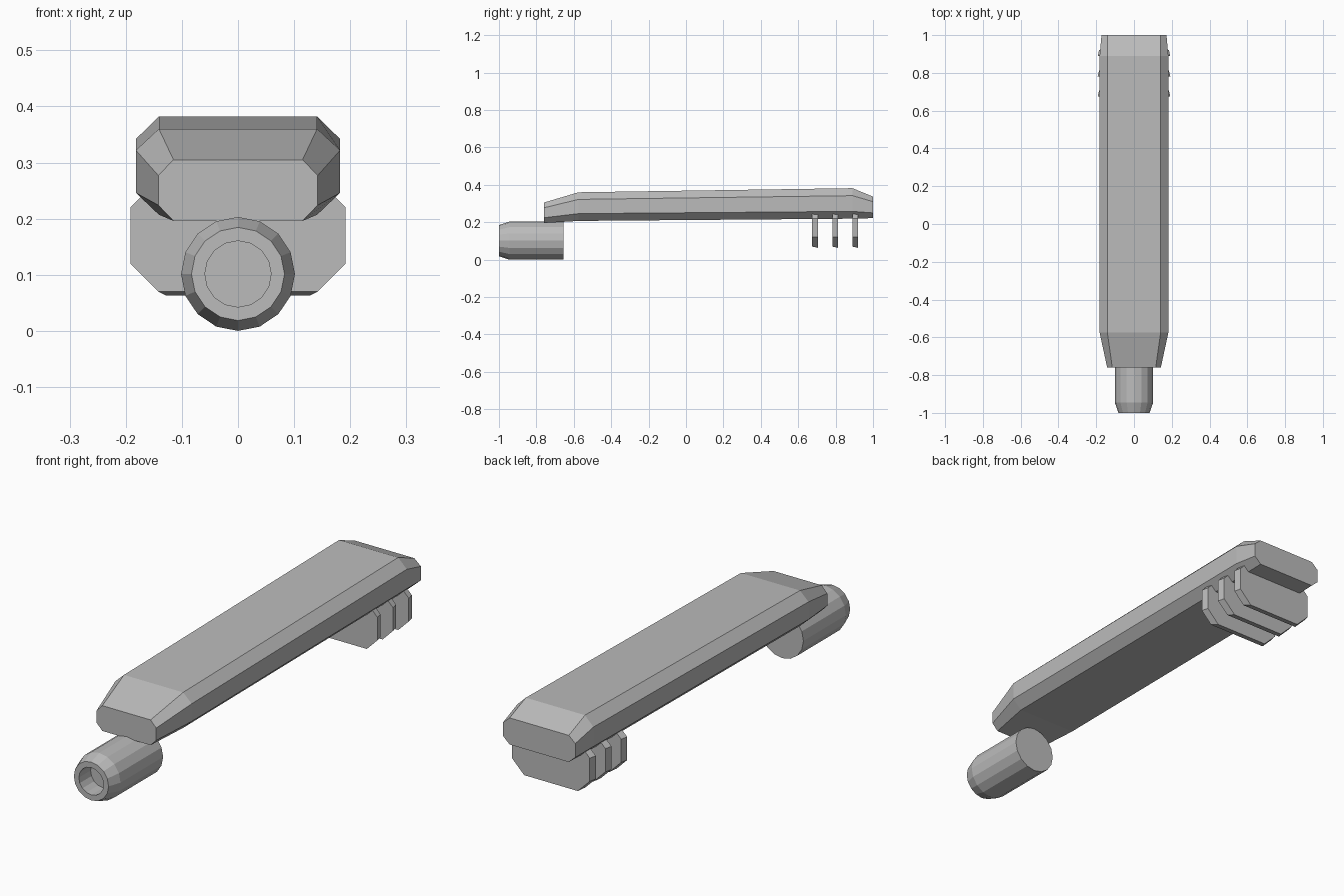
import bpy
import math

default = bpy.data.objects.get("Cube")
if default:
    bpy.data.objects.remove(default, do_unlink=True)

grey = bpy.data.materials.new("plain grey")
colour = (0.5, 0.5, 0.5, 1)
grey.diffuse_color = colour
grey.use_nodes = True
grey.node_tree.nodes["Principled BSDF"].inputs["Base Color"].default_value = colour


def loft(name, rings):
    """Skin equal-length rings of points and cap both ends."""
    n = len(rings[0])
    verts = [p for ring in rings for p in ring]
    faces = [(k * n + i, k * n + (i + 1) % n, (k + 1) * n + (i + 1) % n, (k + 1) * n + i)
             for k in range(len(rings) - 1) for i in range(n)]
    faces.append(tuple(reversed(range(n))))
    faces.append(tuple(range(len(verts) - n, len(verts))))
    mesh = bpy.data.meshes.new(name)
    mesh.from_pydata(verts, [], faces)
    mesh.materials.append(grey)
    obj = bpy.data.objects.new(name, mesh)
    bpy.context.collection.objects.link(obj)
    return obj


def octagon(y, side, flat, bottom, low, high, top, flat_top=None):
    """Chamfered rectangle, counter-clockwise when seen from the front."""
    ft = flat if flat_top is None else flat_top
    right = [(flat, bottom), (side, low), (side, high), (ft, top)]
    left = [(-x, z) for x, z in reversed(right)]
    return [(x, y, z) for x, z in right + left]


def circle(y, radius, centre=0.1015, sides=16):
    angles = [2 * math.pi * i / sides for i in range(sides)]
    return [(radius * math.cos(a), y, centre + radius * math.sin(a)) for a in angles]


# Long chamfered body, tapered at both ends
loft("body", [
    octagon(-0.76, 0.142, 0.115, 0.196, 0.224, 0.277, 0.305),
    octagon(-0.575, 0.182, 0.141, 0.207, 0.246, 0.322, 0.36),
    octagon(0.89, 0.182, 0.141, 0.219, 0.258, 0.342, 0.382),
    octagon(1.0, 0.172, 0.141, 0.222, 0.250, 0.310, 0.337),
])

# Hollow-nosed tube: bore floor, bore mouth, nose, shoulder, rear
loft("tube", [
    circle(-0.92, 0.059), circle(-1.0, 0.059), circle(-1.0, 0.083),
    circle(-0.945, 0.1015), circle(-0.655, 0.1015),
])

# Three thin fins under the rear
for i in range(3):
    y = 0.675 + i * 0.107
    loft(f"fin_{i + 1}", [
        octagon(y, 0.192, 0.142, 0.07, 0.12, 0.22, 0.27),
        octagon(y + 0.031, 0.185, 0.128, 0.063, 0.12, 0.22, 0.27, 0.135),
    ])
